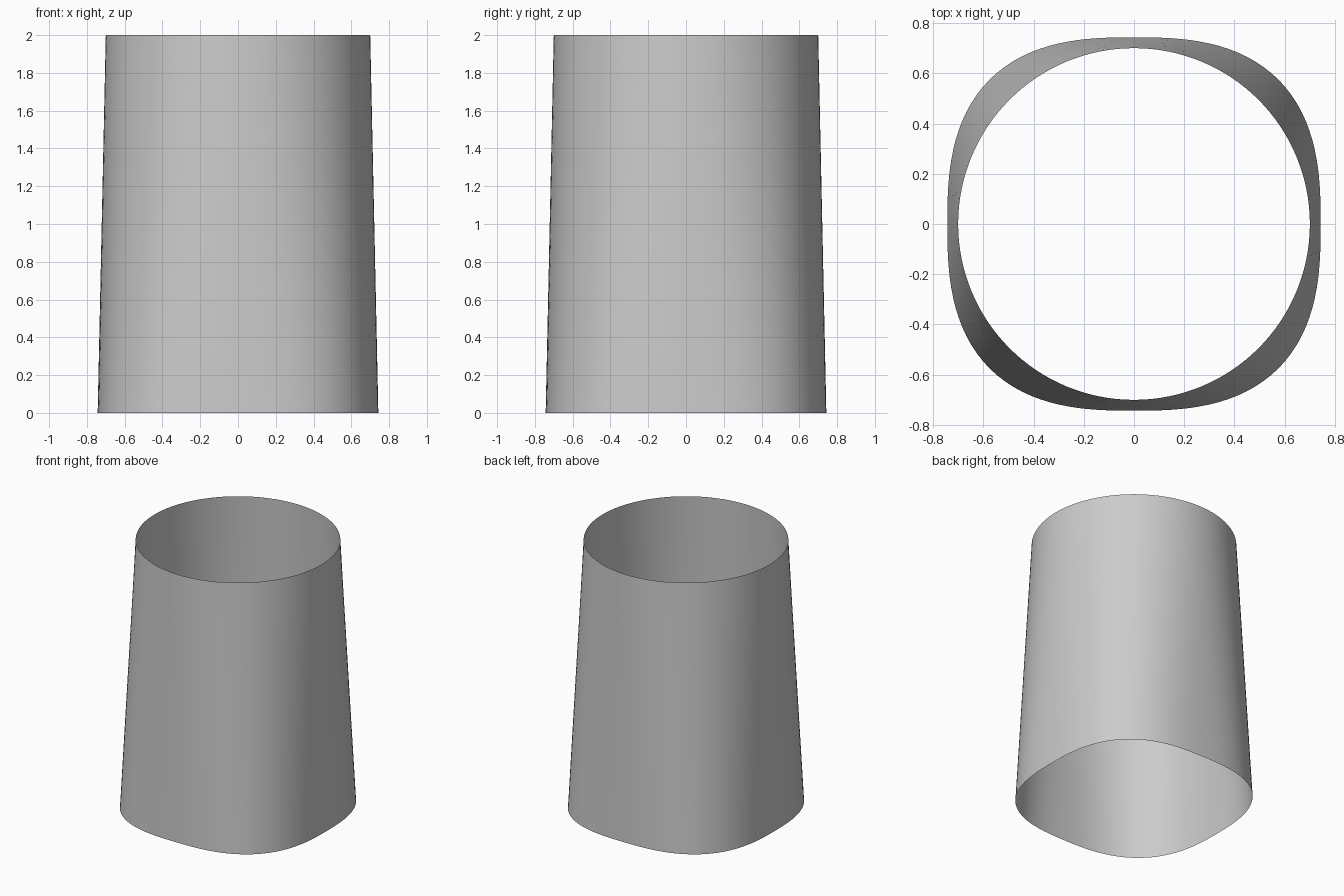
import bpy, bmesh
from math import cos, sin, pi

cube = bpy.data.objects.get("Cube")
if cube:
    bpy.data.objects.remove(cube, do_unlink=True)

SEGMENTS = 128
ROWS = 8
HEIGHT = 2.0
TOP_RADIUS = 0.70
BASE_HALF = 0.743
BASE_POWER = 2.7

# Single light grey
grey = bpy.data.materials.new("light grey")
grey.use_nodes = True
colour = (0.6, 0.6, 0.6, 1)
grey.diffuse_color = colour
grey.node_tree.nodes["Principled BSDF"].inputs["Base Color"].default_value = colour


def base_radius(a):
    """Radius of the rounded square at the foot."""
    return BASE_HALF * (abs(cos(a)) ** BASE_POWER + abs(sin(a)) ** BASE_POWER) ** (-1 / BASE_POWER)


def ring(bm, t):
    """Section at height fraction t, blending rounded square into circle."""
    verts = []
    for i in range(SEGMENTS):
        a = 2 * pi * i / SEGMENTS
        r = base_radius(a) * (1 - t) + TOP_RADIUS * t
        verts.append(bm.verts.new((r * cos(a), r * sin(a), HEIGHT * t)))
    return verts


# Open lofted wall, without caps
bm = bmesh.new()
rings = [ring(bm, k / ROWS) for k in range(ROWS + 1)]
for low, high in zip(rings, rings[1:]):
    for i in range(SEGMENTS):
        j = (i + 1) % SEGMENTS
        bm.faces.new((low[i], low[j], high[j], high[i])).smooth = True

mesh = bpy.data.meshes.new("lofted_tube")
bm.to_mesh(mesh)
bm.free()
mesh.materials.append(grey)
bpy.context.collection.objects.link(bpy.data.objects.new("lofted_tube", mesh))
